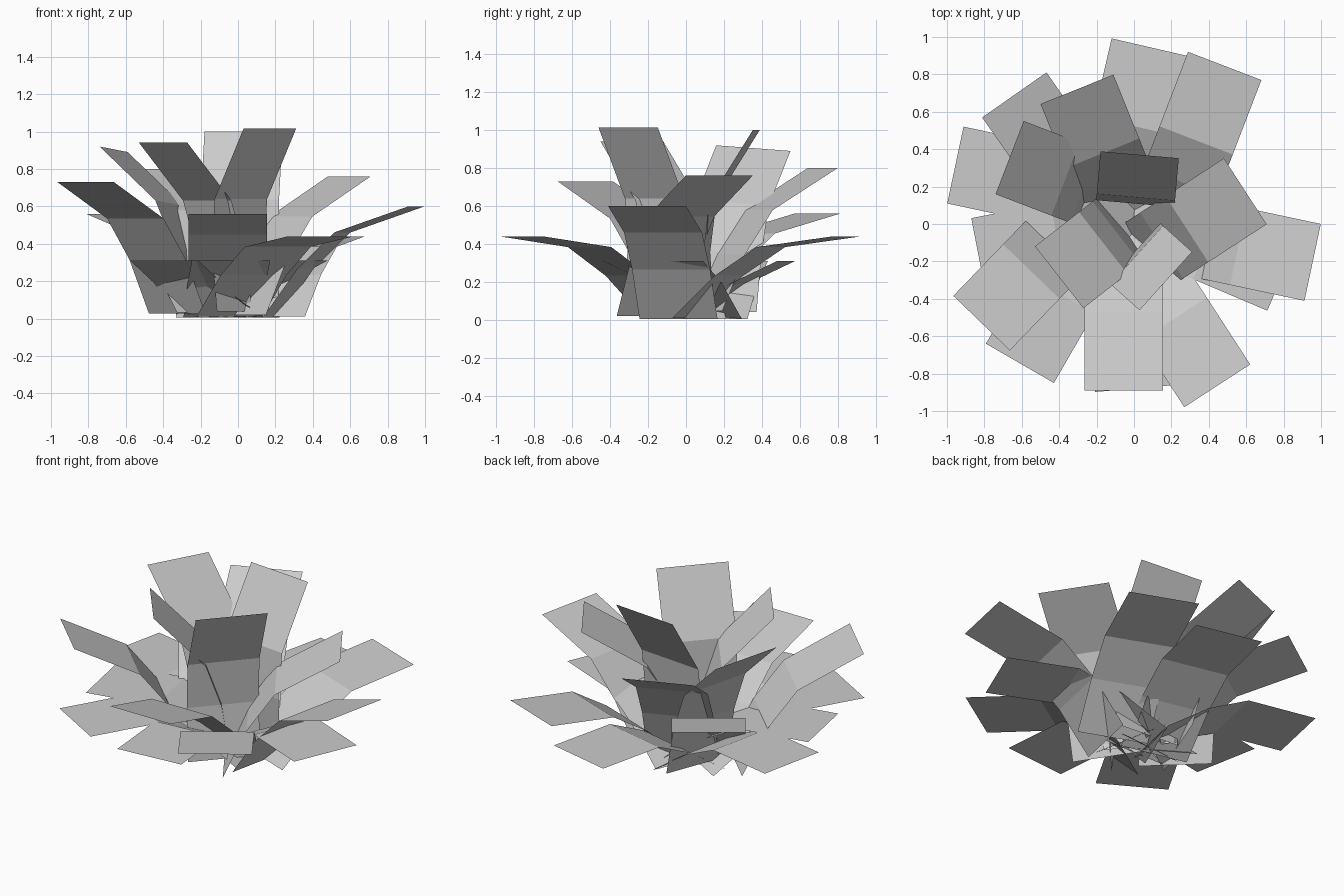
import bpy, math
from mathutils import Vector

if "Cube" in bpy.data.objects:
    bpy.data.objects.remove(bpy.data.objects["Cube"])

WIDTH = 0.42
# segment lengths from tip to base, and how much steeper each one is than the tip
SEGMENTS = [(0.43, 0), (0.28, 25), (0.325, 35.5)]

# tip centre x, y, z, heading, tip elevation, roll (degrees)
LEAVES = [
    # flat outer ring
    (0.085, 0.945, 0.31, 77, 0, 0),
    (-0.955, 0.315, 0.31, 168, 0, 0),
    (-0.83, -0.175, 0.31, 191, 0, 0),
    (-0.61, -0.745, 0.31, 240, 0, 0),
    (0.0, -0.88, 0.31, 275, 0, 0),
    (0.795, -0.27, 0.31, 337, 0, 0),
    # low leaves
    (0.485, 0.845, 0.44, 69, 7.5, 0),
    (0.445, -0.865, 0.44, 303, 7.5, 0),
    (-0.64, 0.69, 0.56, 125, 14, 0),
    (-0.055, -0.89, 0.56, 270, 15, 0),
    (0.955, -0.205, 0.60, 348, 19, 0),
    # middle leaves
    (-0.815, -0.53, 0.73, 226, 27, 0),
    (0.595, 0.175, 0.76, 33, 30, 0),
    (-0.305, 0.72, 0.80, 112, 31, 0),
    # upright inner leaves
    (-0.665, 0.355, 0.905, 159, 42, 4),
    (-0.40, -0.285, 0.94, 218, 46, 0),
    (0.03, 0.37, 1.0, 85, 58, 0),
    (0.17, -0.305, 1.015, 318, 61, 0),
]


def leaf(name, x, y, z, heading, elevation, roll):
    """Bent strip traced from its tip back down to its base."""
    a, r = math.radians(heading), math.radians(roll)
    out = Vector((math.cos(a), math.sin(a), 0))
    side = Vector((-math.sin(a), math.cos(a), 0)) * math.cos(r)
    side.z = math.sin(r)
    p = Vector((x, y, z))
    spine = [p.copy()]
    for length, steeper in SEGMENTS:
        e = math.radians(elevation + steeper)
        p = p - out * length * math.cos(e)
        p.z -= length * math.sin(e)
        p.z = max(p.z, 0.005)
        spine.append(p.copy())
    verts = []
    for i, c in enumerate(spine):
        s = side.copy()
        if i == len(spine) - 1:
            s.z = 0
        verts += [c - s * WIDTH / 2, c + s * WIDTH / 2]
    faces = [(2 * i, 2 * i + 1, 2 * i + 3, 2 * i + 2) for i in range(len(SEGMENTS))]
    mesh = bpy.data.meshes.new(name)
    mesh.from_pydata(verts, [], faces)
    mesh.update()
    bpy.context.collection.objects.link(bpy.data.objects.new(name, mesh))


for n, spec in enumerate(LEAVES, 1):
    leaf(f"leaf_{n:02d}", *spec)
